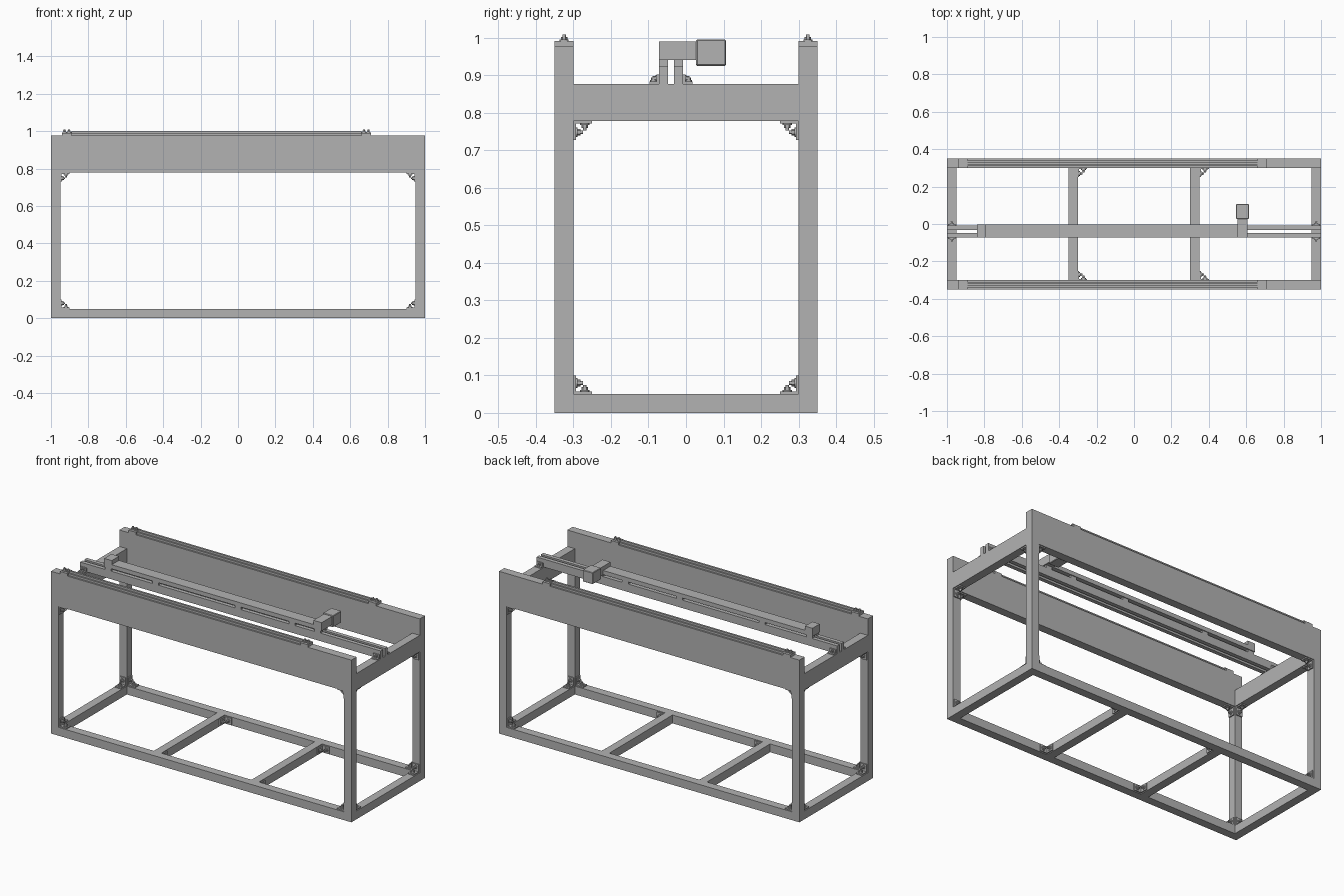
import bpy, bmesh
from mathutils import Vector, Matrix

cube = bpy.data.objects.get("Cube")
if cube:
    bpy.data.objects.remove(cube, do_unlink=True)

metal = bpy.data.materials.new("grey_metal")
metal.use_nodes = True
colour = (0.45, 0.45, 0.45, 1)
metal.diffuse_color = colour
metal.node_tree.nodes["Principled BSDF"].inputs["Base Color"].default_value = colour

X, Y, Z = Vector((1, 0, 0)), Vector((0, 1, 0)), Vector((0, 0, 1))


def add_box(bm, p, q):
    p, q = Vector(p), Vector(q)
    size = Matrix.Diagonal([abs(v) for v in q - p]).to_4x4()
    bmesh.ops.create_cube(bm, size=1, matrix=Matrix.Translation((p + q) / 2) @ size)


def add_bolt(bm, base, axis, scale=1.0):
    # Washer, hex nut and thread end stacked along the axis
    turn = axis.to_track_quat('Z', 'Y').to_matrix().to_4x4()
    start = 0
    for radius, height, sides in ((0.013, 0.004, 16), (0.009, 0.008, 6), (0.005, 0.006, 12)):
        height *= scale
        place = Matrix.Translation(base + axis * (start + height / 2)) @ turn
        bmesh.ops.create_cone(bm, cap_ends=True, segments=sides, radius1=radius * scale,
                              radius2=radius * scale, depth=height, matrix=place)
        start += height


def finish(name, bm):
    mesh = bpy.data.meshes.new(name)
    bm.to_mesh(mesh)
    bm.free()
    mesh.materials.append(metal)
    obj = bpy.data.objects.new(name, mesh)
    bpy.context.collection.objects.link(obj)
    return obj


def box(name, p, q):
    bm = bmesh.new()
    add_box(bm, p, q)
    return finish(name, bm)


def bracket(name, corner, a, b, leg=0.05):
    # L-shaped angle plate with one bolt on each leg
    bm = bmesh.new()
    corner = Vector(corner)
    side = a.cross(b) * 0.02
    thick = 0.007
    for u, v in ((a, b), (b, a)):
        add_box(bm, corner - side, corner + u * leg + v * thick + side)
        add_bolt(bm, corner + u * leg * 0.6 + v * thick, v, min(1, leg / 0.035))
    return finish(name, bm)


# Main frame: posts, side panels, long base beams and their corner brackets
for sx, xn in ((-1, "right"), (1, "left")):
    for sy, yn in ((-1, "front"), (1, "back")):
        tag = f"{yn}_{xn}"
        box(f"{tag}_post", (sx * 0.95, sy * 0.3, 0.05), (sx, sy * 0.35, 0.778))
        for z, up, level in ((0.05, Z, "lower"), (0.778, -Z, "upper")):
            bracket(f"{tag}_{level}_long_bracket", (sx * 0.95, sy * 0.325, z), X * -sx, up)
            bracket(f"{tag}_{level}_end_bracket", (sx * 0.975, sy * 0.3, z), Y * -sy, up)
    box(f"{xn}_base_end_beam", (sx * 0.95, -0.3, 0), (sx, 0.3, 0.05))
    box(f"{xn}_upper_end_beam", (sx * 0.95, -0.3, 0.778), (sx, 0.3, 0.877))

for sy, yn in ((-1, "front"), (1, "back")):
    box(f"{yn}_base_beam", (-1, sy * 0.3, 0), (1, sy * 0.35, 0.05))
    box(f"{yn}_side_panel", (-1, sy * 0.3, 0.778), (1, sy * 0.35, 0.976))
    # Guide rail on the top edge, held by a bolted plate at each end
    box(f"{yn}_rail_base", (-0.89, sy * 0.31, 0.976), (0.66, sy * 0.34, 0.988))
    box(f"{yn}_rail_top", (-0.89, sy * 0.319, 0.988), (0.66, sy * 0.331, 1.0))
    for x0, end in ((-0.94, "right"), (0.66, "left")):
        bm = bmesh.new()
        add_box(bm, (x0, sy * 0.3, 0.976), (x0 + 0.05, sy * 0.35, 0.991))
        for dx in (0.013, 0.037):
            add_bolt(bm, Vector((x0 + dx, sy * 0.325, 0.991)), Z, 0.95)
        finish(f"{yn}_{end}_rail_clamp", bm)

# Base cross beams with brackets on their left faces
for x, name in ((-0.35, "right"), (0.3, "left")):
    box(f"{name}_base_cross_beam", (x, -0.3, 0), (x + 0.05, 0.3, 0.05))
    for sy, yn in ((-1, "front"), (1, "back")):
        bracket(f"{name}_{yn}_cross_bracket", (x + 0.05, sy * 0.3, 0.025), X, Y * -sy)

# Twin bearers across the upper end beams
for y, out, name in ((-0.072, -1, "front"), (-0.032, 1, "back")):
    box(f"{name}_bearer", (-1, y, 0.877), (1, y + 0.024, 0.925))
    face = y if out < 0 else y + 0.024
    for sx, xn in ((-1, "right"), (1, "left")):
        bracket(f"{name}_{xn}_bearer_bracket", (sx * 0.975, face, 0.877), Y * out, Z, 0.025)
    for i, x in enumerate((-0.815, -0.5, 0.05, 0.41, 0.58)):
        box(f"{name}_spacer_{i + 1}", (x - 0.02, y, 0.925), (x + 0.02, y + 0.024, 0.94))

# Linear drive with end block, gearbox and motor
box("drive_bar", (-0.79, -0.072, 0.94), (0.553, -0.003, 0.965))
box("drive_end_block", (-0.84, -0.072, 0.94), (-0.79, -0.003, 0.99))
box("drive_gearbox", (0.553, -0.072, 0.94), (0.607, 0.027, 0.99))
motor = box("drive_motor", (0.546, 0.027, 0.925), (0.614, 0.107, 0.995))
bevel = motor.modifiers.new("soft_edges", 'BEVEL')
bevel.width = 0.003
bevel.segments = 1
